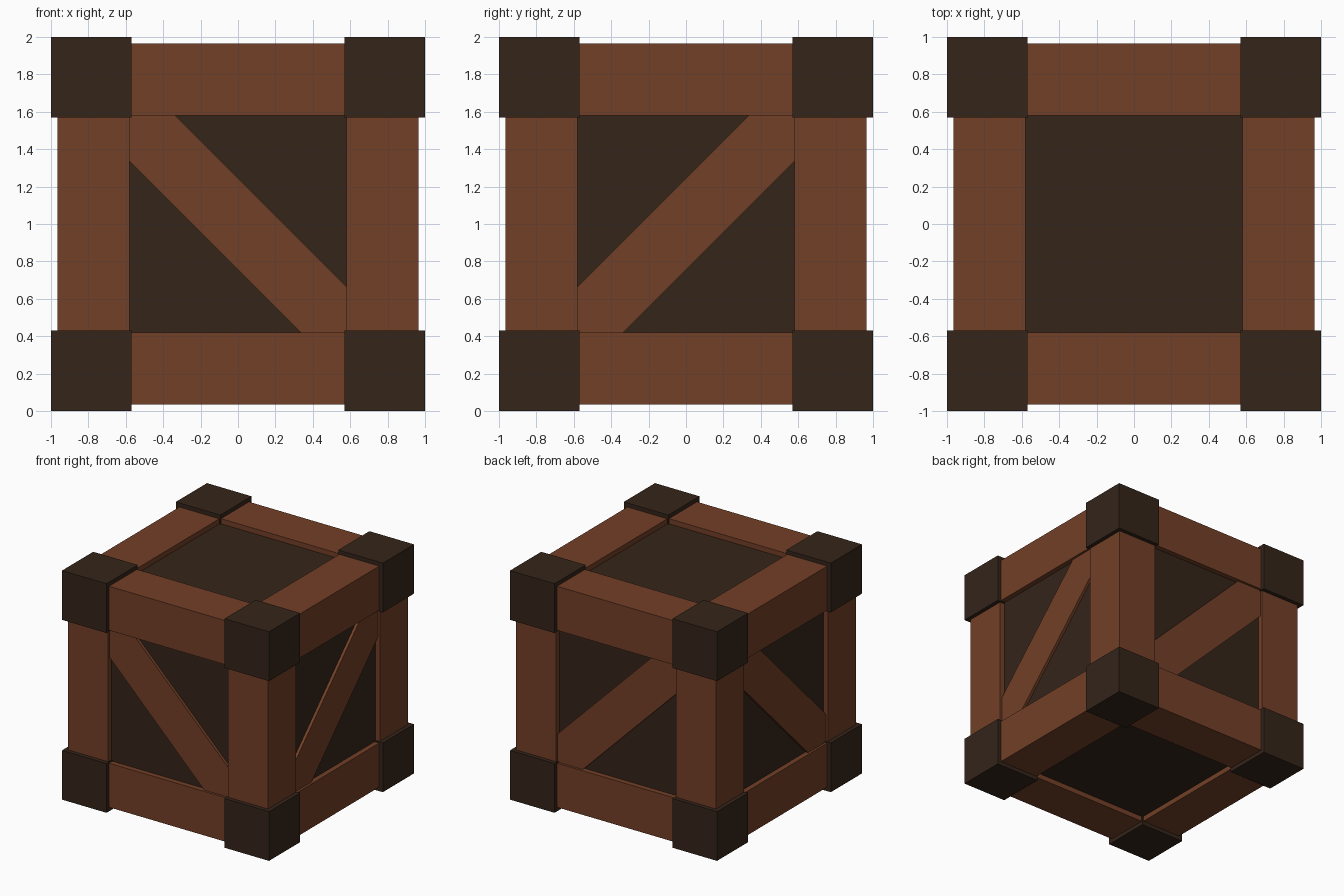
import bpy, bmesh
from math import pi
from itertools import product
from mathutils import Matrix, Vector

if "Cube" in bpy.data.objects:
    bpy.data.objects.remove(bpy.data.objects["Cube"])


def material(name, rgb):
    m = bpy.data.materials.new(name)
    m.diffuse_color = (*rgb, 1)
    m.use_nodes = True
    m.node_tree.nodes["Principled BSDF"].inputs["Base Color"].default_value = m.diffuse_color
    return m


WOOD = material("red_brown_wood", (0.17, 0.05, 0.02))
DARK = material("dark_wood", (0.035, 0.018, 0.01))
CENTRE = Vector((0, 0, 1))

CORNER_IN = 0.57               # inner face of the corner blocks
BEAM_IN, BEAM_OUT = 0.58, 0.965
PANEL, BRACE = 0.92, 0.945     # distance of panel and brace faces from the centre


def finish(name, bm, mat):
    bmesh.ops.recalc_face_normals(bm, faces=bm.faces)
    me = bpy.data.meshes.new(name)
    bm.to_mesh(me)
    bm.free()
    me.materials.append(mat)
    ob = bpy.data.objects.new(name, me)
    ob.location = CENTRE
    bpy.context.collection.objects.link(ob)
    return ob


def box(name, centre, size, mat):
    bm = bmesh.new()
    bmesh.ops.create_cube(bm, size=1, matrix=Matrix.Translation(centre) @ Matrix.Diagonal((*size, 1)))
    return finish(name, bm, mat)


# Recessed panels: one inner box behind the frame
box("inner_panels", (0, 0, 0), (2 * PANEL,) * 3, DARK)

# Eight corner blocks
mid = (1 + CORNER_IN) / 2
for s in product((-1, 1), repeat=3):
    box("corner_block", [mid * k for k in s], (1 - CORNER_IN,) * 3, DARK)

# Twelve edge beams
mid, thick = (BEAM_OUT + BEAM_IN) / 2, BEAM_OUT - BEAM_IN
for axis in range(3):
    for a, b in product((-1, 1), repeat=2):
        centre, size = [a * mid, b * mid], [thick, thick]
        centre.insert(axis, 0)
        size.insert(axis, 2 * BEAM_IN)
        box("edge_beam", centre, size, WOOD)

# Diagonal braces on the four upright sides, cut to fit the frame opening
E, C = BEAM_IN, 0.335
OUTLINE = [(-E, -E), (-C, -E), (E, C), (E, E), (C, E), (-E, -C)]
for name, turn, slope in (("front", 0, -1), ("right", 1, 1), ("back", 2, 1), ("left", 3, -1)):
    bm = bmesh.new()
    face = bm.faces.new([bm.verts.new((slope * u, -BRACE, w)) for u, w in OUTLINE])
    ext = bmesh.ops.extrude_face_region(bm, geom=[face], use_keep_orig=True)
    moved = [v for v in ext["geom"] if isinstance(v, bmesh.types.BMVert)]
    bmesh.ops.translate(bm, verts=moved, vec=(0, BRACE - PANEL + 0.01, 0))
    bmesh.ops.rotate(bm, verts=bm.verts, cent=(0, 0, 0), matrix=Matrix.Rotation(turn * pi / 2, 3, 'Z'))
    finish(name + "_brace", bm, WOOD)
